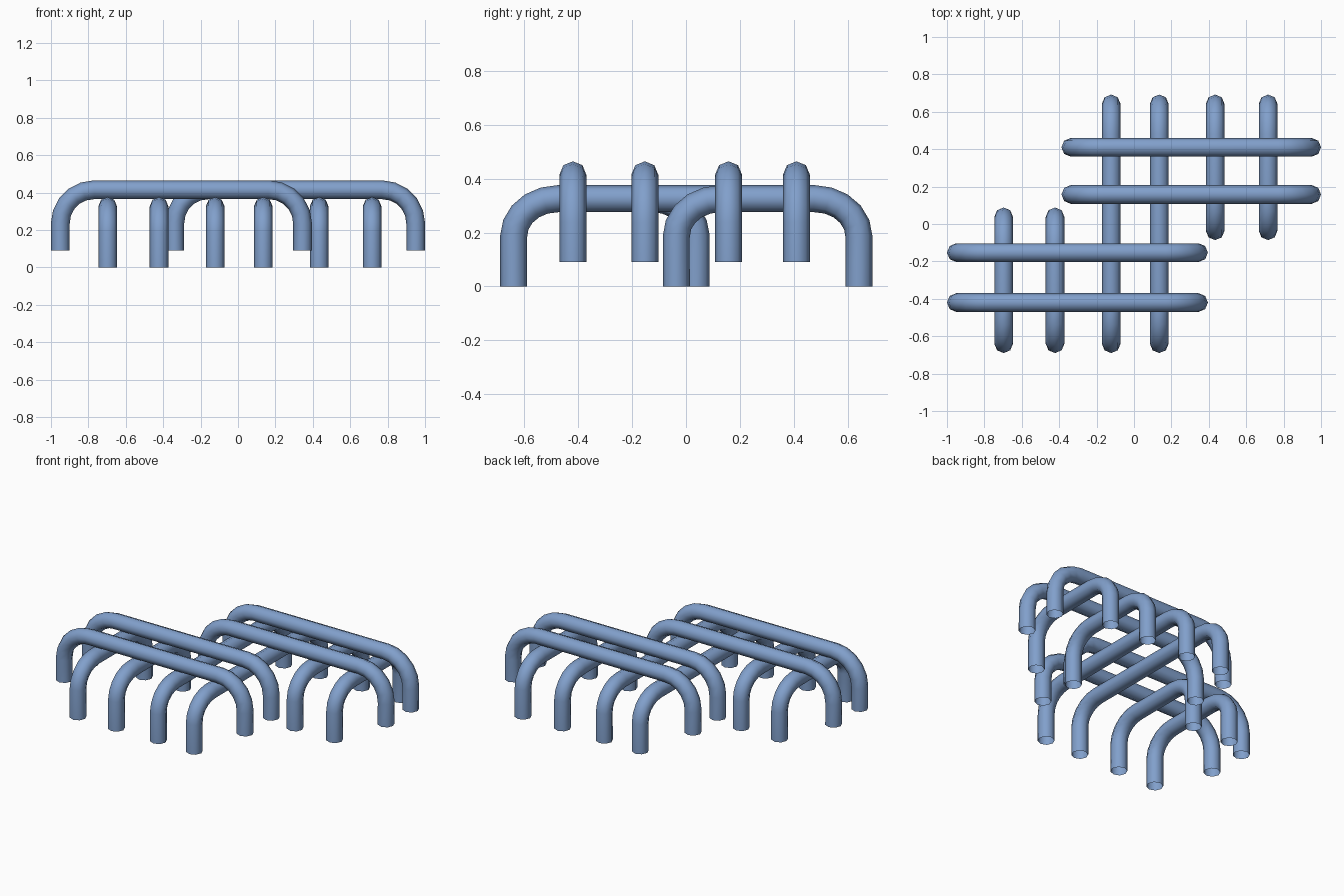
import bpy, bmesh, math
from mathutils import Vector

if "Cube" in bpy.data.objects:
    bpy.data.objects.remove(bpy.data.objects["Cube"])

RADIUS, SIDES, BEND_STEPS = 0.05, 8, 5

blue = bpy.data.materials.new("steel blue")
blue.diffuse_color = (0.22, 0.35, 0.60, 1)
blue.use_nodes = True
blue.node_tree.nodes["Principled BSDF"].inputs["Base Color"].default_value = blue.diffuse_color


def staple_path(a, b, low, high, rx, rz):
    """Centre line of an upside-down U: points (along, z)."""
    quarter = [i / BEND_STEPS * math.pi / 2 for i in range(BEND_STEPS + 1)]
    left = [(a + rx * (1 - math.cos(t)), high - rz * (1 - math.sin(t))) for t in quarter]
    right = [(a + b - u, z) for u, z in reversed(left)]
    return [(a, low)] + left + right + [(b, low)]


def bent_tube(name, axis, offset, start, end, low, top, rx, rz):
    """Open round tube following the U path, along x or y."""
    along = Vector((1, 0, 0)) if axis == "x" else Vector((0, 1, 0))
    across = Vector((0, 1, 0)) if axis == "x" else Vector((1, 0, 0))
    up = Vector((0, 0, 1))
    path = [along * u + up * z + across * offset for u, z in
            staple_path(start + RADIUS, end - RADIUS, low, top - RADIUS, rx, rz)]
    bm = bmesh.new()
    rings = []
    for i, p in enumerate(path):
        before = (p - path[i - 1]).normalized() if i else up
        after = (path[i + 1] - p).normalized() if i < len(path) - 1 else -up
        tangent = (before + after).normalized()
        normal = tangent.cross(across)
        ring = []
        for k in range(SIDES):
            t = 2 * math.pi * k / SIDES
            ring.append(bm.verts.new(p + RADIUS * (math.cos(t) * across + math.sin(t) * normal)))
        rings.append(ring)
    for r, s in zip(rings, rings[1:]):
        for k in range(SIDES):
            n = (k + 1) % SIDES
            bm.faces.new((r[k], r[n], s[n], s[k])).smooth = True
    bmesh.ops.recalc_face_normals(bm, faces=bm.faces)
    # make the walls face outward
    f = bm.faces[0]
    axis_point = path[0].copy()
    axis_point.z = f.calc_center_median().z
    if f.normal.dot(f.calc_center_median() - axis_point) < 0:
        bmesh.ops.reverse_faces(bm, faces=bm.faces)
    mesh = bpy.data.meshes.new(name)
    bm.to_mesh(mesh)
    bm.free()
    mesh.materials.append(blue)
    bpy.context.collection.objects.link(bpy.data.objects.new(name, mesh))


# upper rails running left to right
for i, (y, x0, x1) in enumerate([(-0.42, -1.0, 0.395), (-0.153, -1.0, 0.395),
                                 (0.158, -0.388, 1.0), (0.41, -0.388, 1.0)]):
    bent_tube(f"upper_rail_{i + 1}", "x", y, x0, x1, 0.09, 0.465, 0.18, 0.18)

# lower hoops running front to back
for i, (x, y0, y1) in enumerate([(-0.697, -0.69, 0.088), (-0.422, -0.69, 0.088),
                                 (-0.122, -0.69, 0.692), (0.135, -0.69, 0.692),
                                 (0.434, -0.086, 0.692), (0.717, -0.086, 0.692)]):
    bent_tube(f"lower_hoop_{i + 1}", "y", x, y0, y1, 0.0, 0.376, 0.165, 0.14)
